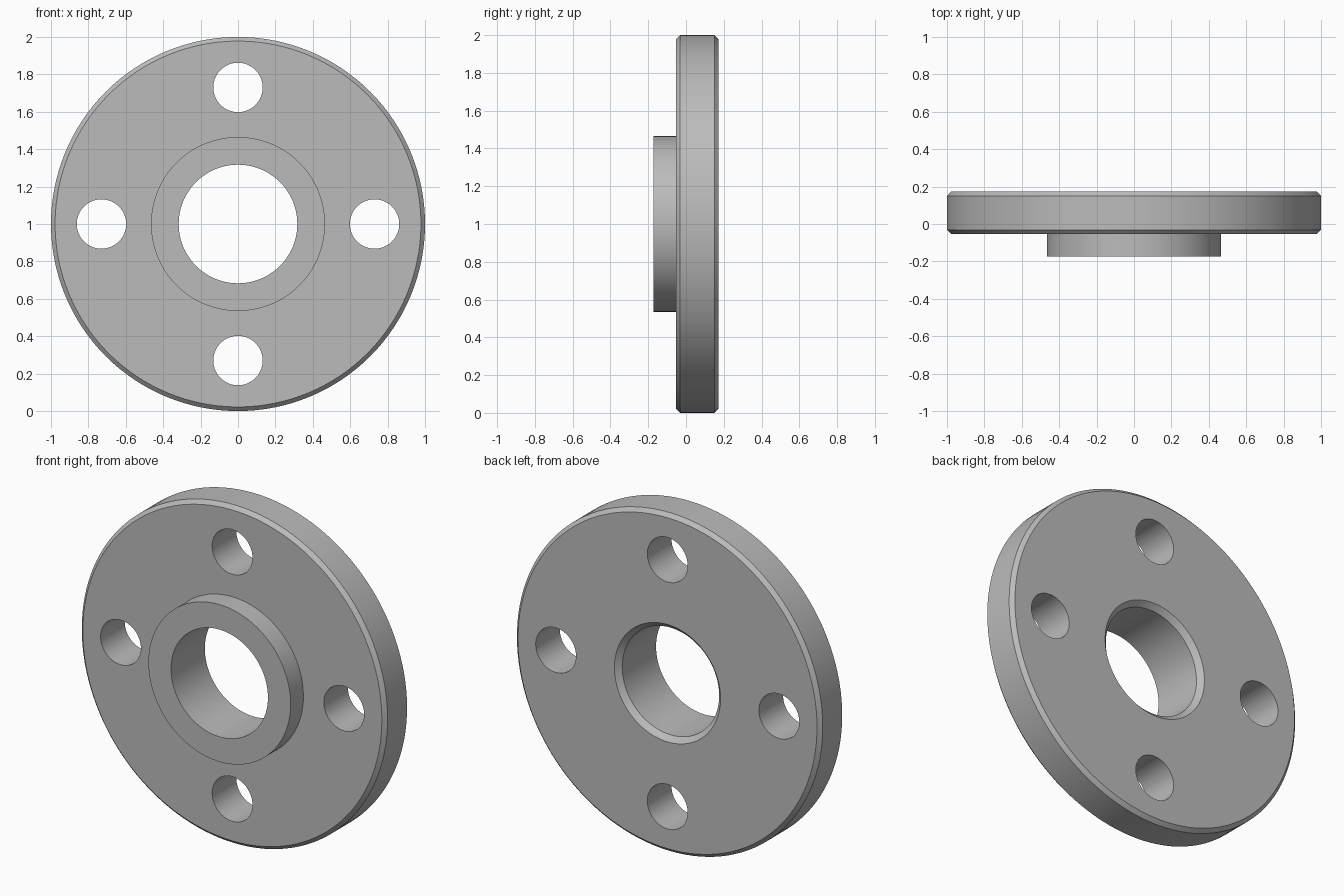
import bpy, bmesh, math
from mathutils import Matrix, Vector

cube = bpy.data.objects.get("Cube")
if cube:
    bpy.data.objects.remove(cube, do_unlink=True)

CENTRE = Vector((0, 0, 1))
FRONT, FACE, BACK = -0.173, -0.053, 0.173   # hub front, disc front, disc back
BORE, HUB, RIM = 0.317, 0.465, 1.0
CHAMFER, BORE_CHAMFER = 0.022, 0.03
SEGMENTS = 128

steel = bpy.data.materials.new("grey steel")
steel.use_nodes = True
grey = (0.5, 0.5, 0.5, 1)
steel.diffuse_color = grey
steel.node_tree.nodes["Principled BSDF"].inputs["Base Color"].default_value = grey


def add_object(name, bm):
    bmesh.ops.recalc_face_normals(bm, faces=bm.faces)
    mesh = bpy.data.meshes.new(name)
    bm.to_mesh(mesh)
    bm.free()
    mesh.materials.append(steel)
    obj = bpy.data.objects.new(name, mesh)
    bpy.context.collection.objects.link(obj)
    return obj


# Flange body: closed (radius, depth) profile turned about the y axis
profile = [
    (BORE, FRONT), (HUB, FRONT), (HUB, FACE),
    (RIM - CHAMFER, FACE), (RIM, FACE + CHAMFER),
    (RIM, BACK - CHAMFER), (RIM - CHAMFER, BACK),
    (BORE + BORE_CHAMFER, BACK), (BORE, BACK - BORE_CHAMFER),
]
bm = bmesh.new()
verts = [bm.verts.new((r, y, 1)) for r, y in profile]
edges = [bm.edges.new((v, verts[i - 1])) for i, v in enumerate(verts)]
bmesh.ops.spin(bm, geom=verts + edges, cent=CENTRE, axis=(0, 1, 0),
               angle=math.tau, steps=SEGMENTS, use_merge=True)
bmesh.ops.remove_doubles(bm, verts=bm.verts, dist=1e-5)
flange = add_object("flange", bm)

# Four bolt holes around the hub
bm = bmesh.new()
for i in range(4):
    place = (Matrix.Translation(CENTRE) @ Matrix.Rotation(i * math.pi / 2, 4, 'Y')
             @ Matrix.Translation((0.73, 0, 0)) @ Matrix.Rotation(math.pi / 2, 4, 'X'))
    bmesh.ops.create_cone(bm, cap_ends=True, segments=64, radius1=0.132,
                          radius2=0.132, depth=1, matrix=place)
cutter = add_object("bolt_hole_cutter", bm)
cutter.hide_render = True
cutter.hide_set(True)

holes = flange.modifiers.new("bolt holes", 'BOOLEAN')
holes.operation = 'DIFFERENCE'
holes.solver = 'EXACT'
holes.object = cutter
bpy.context.view_layer.objects.active = flange
flange.select_set(True)
bpy.ops.object.modifier_apply(modifier=holes.name)
bpy.data.objects.remove(cutter, do_unlink=True)

# Smooth round walls, crisp edges
bpy.ops.object.shade_smooth_by_angle(angle=math.radians(30))
